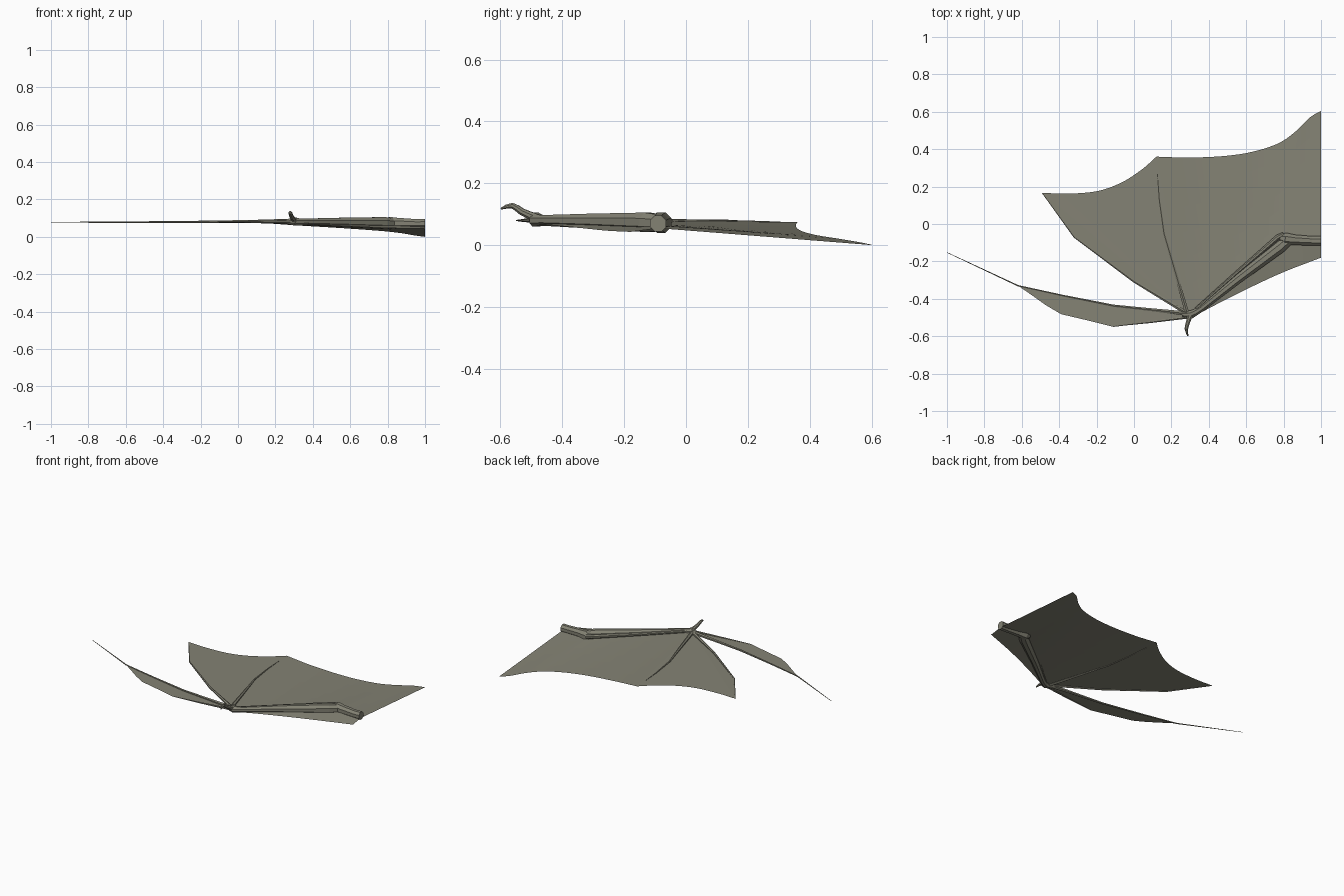
import bpy, bmesh
from math import sin, cos, pi
from mathutils import Vector

cube = bpy.data.objects.get("Cube")
if cube:
    bpy.data.objects.remove(cube, do_unlink=True)

COLOUR = (0.23, 0.225, 0.175, 1)
hide = bpy.data.materials.new("grey_olive_hide")
hide.use_nodes = True
hide.diffuse_color = COLOUR
hide.node_tree.nodes["Principled BSDF"].inputs["Base Color"].default_value = COLOUR


def finish(name, bm):
    mesh = bpy.data.meshes.new(name)
    bm.to_mesh(mesh)
    bm.free()
    mesh.materials.append(hide)
    obj = bpy.data.objects.new(name, mesh)
    bpy.context.collection.objects.link(obj)
    return obj


def smooth(points, steps=4):
    """Catmull-Rom curve through the points."""
    p = [Vector(q) for q in points]
    p = [2 * p[0] - p[1]] + p + [2 * p[-1] - p[-2]]
    out = []
    for a, b, c, d in zip(p, p[1:], p[2:], p[3:]):
        for i in range(steps):
            t = i / steps
            out.append(0.5 * (2 * b + (c - a) * t + (2 * a - 5 * b + 4 * c - d) * t * t
                              + (3 * b - a - 3 * c + d) * t ** 3))
    return out + [p[-2]]


def resample(points, count):
    """Evenly spaced points along a polyline."""
    p = [Vector(q) for q in points]
    lengths = [(b - a).length for a, b in zip(p, p[1:])]
    out = []
    for i in range(count):
        d = sum(lengths) * i / (count - 1)
        k = 0
        while k < len(lengths) - 1 and d > lengths[k]:
            d -= lengths[k]
            k += 1
        out.append(p[k].lerp(p[k + 1], min(d / lengths[k], 1)))
    return out


def skin(name, inner, outer, rows=6):
    """Thin membrane stretched between two edges."""
    bm = bmesh.new()
    grid = [[bm.verts.new(a.lerp(b, r / rows)) for a, b in zip(inner, outer)]
            for r in range(rows + 1)]
    for lo, hi in zip(grid, grid[1:]):
        for i in range(len(lo) - 1):
            bm.faces.new((lo[i], lo[i + 1], hi[i + 1], hi[i]))
    bmesh.ops.remove_doubles(bm, verts=bm.verts, dist=0.0005)
    bmesh.ops.recalc_face_normals(bm, faces=bm.faces)
    if sum(f.normal.z for f in bm.faces) < 0:
        bmesh.ops.reverse_faces(bm, faces=bm.faces)
    return finish(name, bm)


def bone(name, path, radii, sides=8):
    """Faceted tapering tube along a path."""
    p = [Vector(q) for q in path]
    bm = bmesh.new()
    rings = []
    for i, q in enumerate(p):
        along = (p[min(i + 1, len(p) - 1)] - p[max(i - 1, 0)]).normalized()
        side = along.cross(Vector((0, 0, 1))).normalized()
        up = side.cross(along)
        rings.append([bm.verts.new(q + radii[i] * (side * cos(a) + up * sin(a)))
                      for a in ((k + 0.5) * 2 * pi / sides for k in range(sides))])
    for a, b in zip(rings, rings[1:]):
        for k in range(sides):
            n = (k + 1) % sides
            bm.faces.new((a[k], a[n], b[n], b[k]))
    bm.faces.new(rings[0])
    bm.faces.new(rings[-1])
    bmesh.ops.recalc_face_normals(bm, faces=bm.faces)
    return finish(name, bm)


WRIST = Vector((0.29, -0.485, 0.08))
ELBOW = Vector((0.8, -0.09, 0.065))
SHOULDER = Vector((1, -0.09, 0.055))
MID_TIP = (0.12, 0.36, 0.075)

# Inner panel between the arm and the trailing edge
edge = smooth([MID_TIP, (0.3, 0.355, 0.062), (0.5, 0.365, 0.05), (0.65, 0.39, 0.04),
               (0.78, 0.435, 0.03), (0.87, 0.5, 0.02), (0.94, 0.57, 0.008), (1, 0.605, 0)])
skin("inner_membrane", resample([WRIST, ELBOW, SHOULDER], 29), resample(edge, 29))

# Outer panel fanning out from the wrist
edge = smooth([MID_TIP, (0.04, 0.29, 0.076), (-0.07, 0.22, 0.077), (-0.2, 0.175, 0.078),
               (-0.36, 0.162, 0.079), (-0.49, 0.167, 0.08)])
edge += [Vector((-0.32, -0.07, 0.08)), Vector((0, -0.31, 0.08))]
skin("outer_membrane", [WRIST] * len(edge), edge)

# Front panel ahead of the arm
edge = smooth([WRIST + Vector((0.01, -0.02, -0.01)), (0.45, -0.425, 0.064),
               (0.63, -0.335, 0.055), (0.8, -0.257, 0.047), (1, -0.18, 0.043)])
skin("front_membrane", resample([WRIST, ELBOW, SHOULDER], 17), resample(edge, 17), 3)

# Narrow panel behind the long finger
skin("finger_membrane",
     resample([(0.28, -0.48, 0.08), (-0.11, -0.44, 0.079), (-0.62, -0.33, 0.078)], 9),
     [Vector(q) for q in ((0.29, -0.503, 0.08), (0.16, -0.52, 0.08), (0.02, -0.535, 0.08),
                          (-0.11, -0.55, 0.08), (-0.25, -0.515, 0.08), (-0.39, -0.482, 0.08),
                          (-0.47, -0.435, 0.079), (-0.54, -0.385, 0.078),
                          (-0.62, -0.33, 0.078))], 2)

# Arm bones
bone("upper_arm", [(0.78, -0.075, 0.07), (0.81, -0.08, 0.073), (0.86, -0.085, 0.073),
                   (0.95, -0.09, 0.07), (1, -0.09, 0.07)], [0.02, 0.036, 0.03, 0.027, 0.028])
bone("forearm", [(0.82, -0.09, 0.072), (0.78, -0.125, 0.074), (0.55, -0.3, 0.078),
                 (0.36, -0.452, 0.08), (0.3, -0.49, 0.08)], [0.03, 0.034, 0.026, 0.019, 0.021])
bone("forearm_rear_bone", [(0.8, -0.055, 0.078), (0.77, -0.07, 0.08), (0.55, -0.26, 0.082),
                           (0.33, -0.455, 0.085)], [0.013, 0.015, 0.011, 0.009])
bone("wrist", [(0.33, -0.47, 0.082), (0.3, -0.485, 0.083), (0.26, -0.485, 0.081)],
     [0.017, 0.024, 0.013])

# Hooked thumb claw
bone("thumb_claw", smooth([(0.3, -0.49, 0.09), (0.287, -0.53, 0.108), (0.28, -0.562, 0.128),
                           (0.288, -0.598, 0.118)], 2),
     [0.015, 0.013, 0.012, 0.011, 0.01, 0.007, 0.003])

# Finger bones
bone("long_finger", [(0.29, -0.48, 0.083), (0.1, -0.459, 0.082), (-0.11, -0.437, 0.08),
                     (-0.38, -0.383, 0.079), (-0.62, -0.33, 0.078), (-1, -0.152, 0.078)],
     [0.014, 0.009, 0.007, 0.005, 0.004, 0.0015], 6)
bone("long_finger_lower_edge", [(0.28, -0.5, 0.081), (0.08, -0.526, 0.08), (-0.11, -0.547, 0.08)],
     [0.008, 0.005, 0.002], 6)
bone("second_finger", [(0.28, -0.475, 0.083), (0, -0.307, 0.081), (-0.32, -0.07, 0.08),
                       (-0.49, 0.165, 0.08)], [0.012, 0.007, 0.004, 0.002], 6)
bone("third_finger", [(0.285, -0.48, 0.084), (0.21, -0.22, 0.081), (0.16, -0.05, 0.079),
                      (0.135, 0.13, 0.077), (0.125, 0.27, 0.076)],
     [0.013, 0.009, 0.006, 0.004, 0.002], 6)
